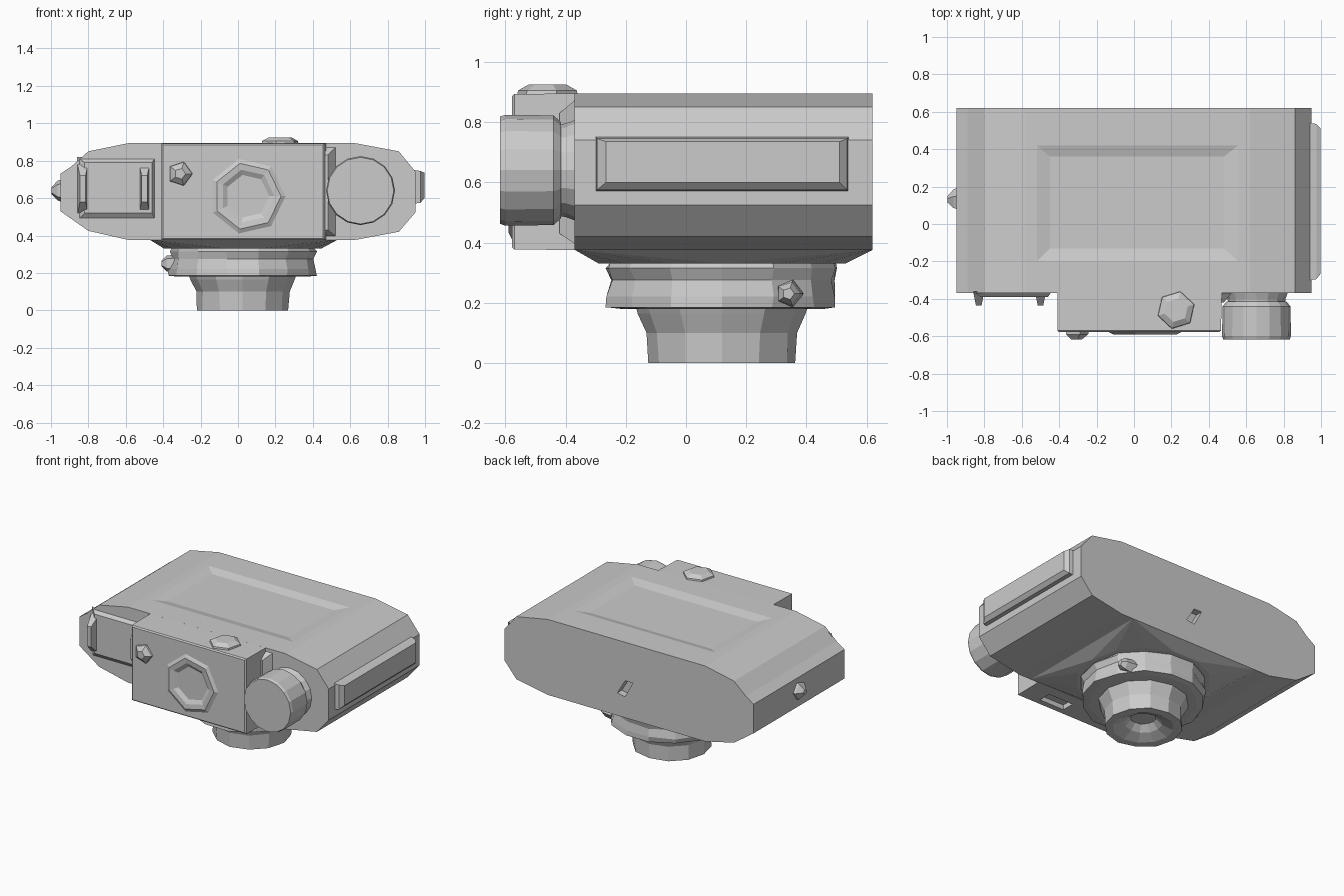
import bpy, bmesh, math, random
from mathutils import Vector

random.seed(4)
cube = bpy.data.objects.get("Cube")
if cube:
    bpy.data.objects.remove(cube, do_unlink=True)

grey = bpy.data.materials.new("body grey")
grey.use_nodes = True
COLOUR = (0.6, 0.6, 0.6, 1)
grey.diffuse_color = COLOUR
for node in grey.node_tree.nodes:
    if node.type == 'BSDF_PRINCIPLED':
        node.inputs["Base Color"].default_value = COLOUR
        node.inputs["Roughness"].default_value = 0.8


def finish(name, bm):
    bmesh.ops.recalc_face_normals(bm, faces=bm.faces)
    mesh = bpy.data.meshes.new(name)
    bm.to_mesh(mesh)
    bm.free()
    mesh.materials.append(grey)
    obj = bpy.data.objects.new(name, mesh)
    bpy.context.collection.objects.link(obj)
    return obj


def loft(name, rings):
    """Skin a stack of equal rings and cap both ends."""
    bm = bmesh.new()
    loops = [[bm.verts.new(p) for p in ring] for ring in rings]
    n = len(loops[0])
    for a, b in zip(loops, loops[1:]):
        for i in range(n):
            j = (i + 1) % n
            bm.faces.new((a[i], a[j], b[j], b[i]))
    bm.faces.new(loops[0])
    bm.faces.new(loops[-1])
    return finish(name, bm)


def place(axis, u, v, w):
    """Point at depth w along axis, with u and v across it."""
    return Vector({'X': (w, u, v), 'Y': (u, w, v), 'Z': (u, v, w)}[axis])


def rect(axis, u0, u1, v0, v1, w):
    return [place(axis, *p, w) for p in ((u0, v0), (u1, v0), (u1, v1), (u0, v1))]


def circle(axis, u, v, w, r, n, jitter=0, turn=0):
    pts = []
    for i in range(n):
        a = turn + math.tau * i / n
        q = r + random.uniform(-jitter, jitter)
        pts.append(place(axis, u + q * math.cos(a), v + q * math.sin(a), w))
    return pts


def turned(name, axis, u, v, n, steps, jitter=0, turn=0):
    return loft(name, [circle(axis, u, v, w, r, n, jitter, turn) for w, r in steps])


def box(name, x0, x1, y0, y1, z0, z1):
    return loft(name, [rect('Z', x0, x1, y0, y1, z) for z in (z0, z1)])


def cut(target, cutter):
    cutter.hide_render = True
    mod = target.modifiers.new("cut", 'BOOLEAN')
    mod.operation = 'DIFFERENCE'
    mod.solver = 'EXACT'
    mod.object = cutter
    bpy.context.view_layer.objects.active = target
    bpy.ops.object.modifier_apply(modifier=mod.name)
    bpy.data.objects.remove(cutter, do_unlink=True)


# Main body: faceted section run from front to back
profile = [(-.95, .73), (-.89, .77), (-.8, .85), (-.58, .895), (.62, .895),
           (.86, .85), (.95, .74), (.95, .525), (.86, .42), (.62, .375),
           (-.58, .375), (-.8, .425), (-.95, .53)]
body = loft("main_body", [[(x, y, z) for x, z in profile] for y in (-.37, .62)])

# Sunken top panel and the small slanted slot in the rear end
cut(body, loft("panel_cutter", [rect('Z', -.45, .48, -.13, .36, .878),
                                rect('Z', -.53, .57, -.21, .43, .898)]))
slot = [(-.03, .63), (.03, .63), (.09, .53), (.03, .52)]
cut(body, loft("slot_cutter", [[(x, y, z) for x, z in slot] for y in (.57, .65)]))

# Front block with a round recess and a notch underneath
block = loft("front_block", [rect('Y', -.41, .47, .375, .895, -.36),
                             rect('Y', -.41, .465, .377, .893, -.57),
                             rect('Y', -.4, .455, .385, .885, -.578)])
cut(block, turned("recess_cutter", 'Y', .05, .61, 7, [(-.65, .15), (-.53, .15)]))
cut(block, box("notch_cutter", .13, .32, -.53, -.44, .35, .41))
turned("recess_rim", 'Y', .05, .61, 7,
       [(-.57, .22), (-.59, .18), (-.586, .145), (-.555, .09), (-.54, .06)])

# Small stud on the block face
turned("front_stud", 'Y', -.31, .73, 5, [(-.56, .07), (-.59, .065), (-.618, .03)])

# Faceted button on top of the block
turned("top_button", 'Z', .225, -.46, 6, [(.88, .105), (.905, .1), (.924, .065)], turn=.3)

# Large round dial on its collar
turned("dial_collar", 'Y', .655, .64, 16, [(-.36, .17), (-.4, .155), (-.44, .15)])
turned("round_dial", 'Y', .655, .64, 16,
       [(-.415, .16), (-.44, .182), (-.6, .184), (-.617, .178)])

# Guard filling the corner between block and dial
loft("dial_guard", [rect('Y', .45, .53, .39, .88, -.36),
                    rect('Y', .45, .48, .43, .83, -.42)])

# Crank plate with two raised side flanges
loft("crank_plate", [rect('Y', -.86, -.44, .48, .82, -.36),
                     rect('Y', -.82, -.46, .52, .79, -.39)])
for side, x in (("outer", -.83), ("inner", -.5)):
    loft(side + "_crank_flange", [rect('Y', x - .03, x + .03, .51, .79, -.36),
                                  rect('Y', x - .015, x + .015, .58, .72, -.435)])

# Raised grip plate on the left side, lug on the right side
loft("side_grip", [rect('X', -.3, .54, .57, .75, .94),
                   rect('X', -.295, .535, .575, .745, .975),
                   rect('X', -.265, .51, .6, .735, .998)])
turned("side_lug", 'X', .13, .64, 5, [(-.94, .065), (-.965, .055), (-.998, .018)])

# Flared mount joining the body underside to the round lens
LX, LY = .025, .12
bm = bmesh.new()
for p in rect('Z', -.47, .53, -.37, .62, .376) + circle('Z', LX, LY, .33, .42, 14):
    bm.verts.new(p)
bmesh.ops.convex_hull(bm, input=bm.verts)
finish("lens_mount", bm)

# Lens: wide barrel, narrower barrel and the hollow front end
turned("wide_lens_barrel", 'Z', LX, LY, 14,
       [(.34, .38), (.315, .39), (.275, .375), (.22, .392), (.185, .388), (.18, .34)],
       jitter=.01)
turned("narrow_lens_barrel", 'Z', LX, LY, 12,
       [(.2, .29), (.165, .28), (.1, .248), (0, .245), (0, .19), (.03, .12), (.07, .08)],
       jitter=.004)

# Lens ring tabs
turned("lens_ring_knob", 'X', .12, .25, 5, [(-.33, .05), (-.38, .045), (-.41, .015)])
turned("lens_ring_tab", 'X', .34, .23, 5, [(.3, .05), (.37, .04), (.4, .02)])
